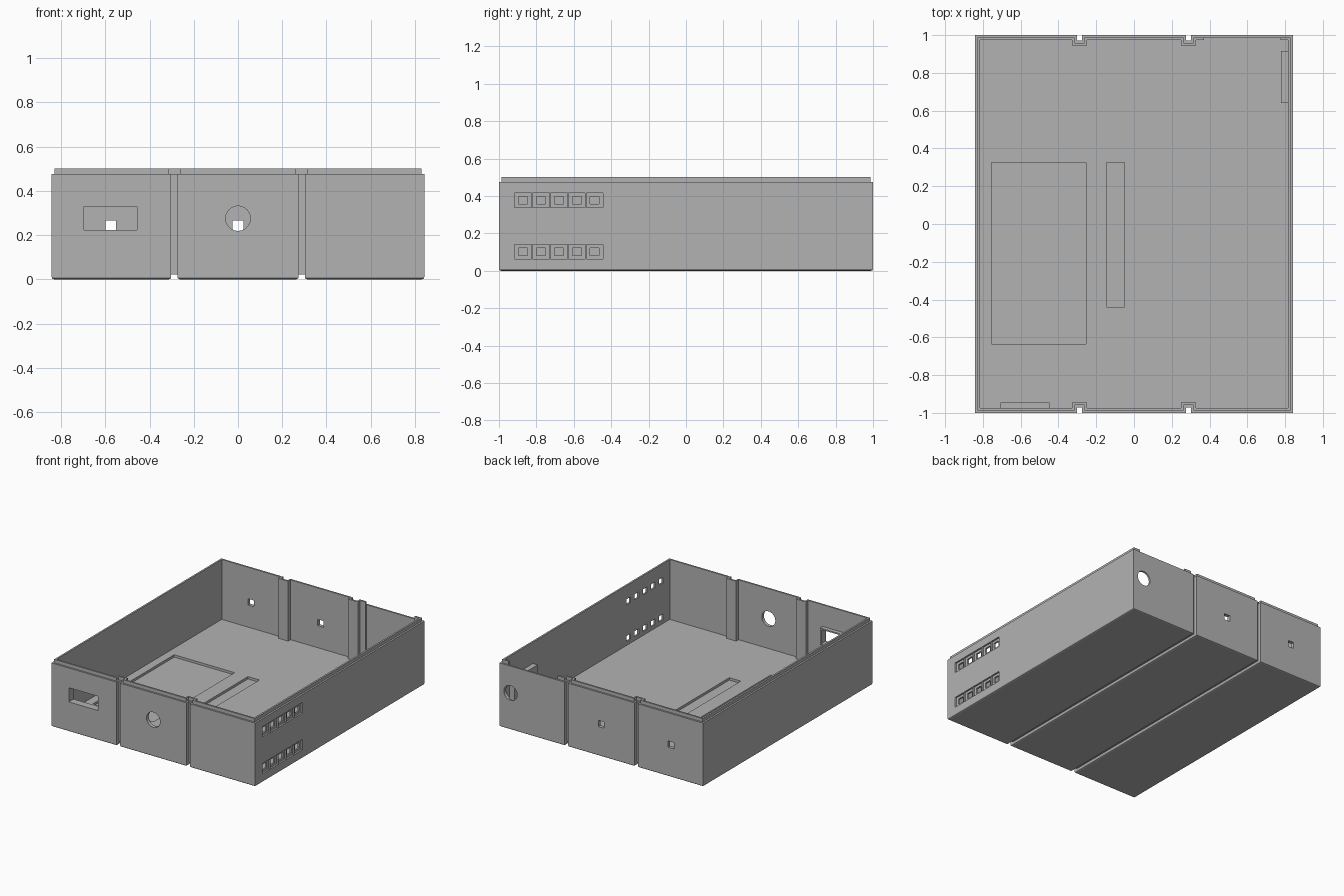
import bpy, bmesh, math
from mathutils import Matrix, Vector

if "Cube" in bpy.data.objects:
    bpy.data.objects.remove(bpy.data.objects["Cube"], do_unlink=True)

HX, HY = 0.842, 1.0            # outer half sizes
GROOVE_X, GROOVE_W, GROOVE_D = 0.288, 0.014, 0.028
WALL, FLOOR, RIM, TOP = 0.026, 0.053, 0.475, 0.5

grey = bpy.data.materials.new("plain grey")
grey.use_nodes = True
grey.diffuse_color = (0.45, 0.45, 0.45, 1)
grey.node_tree.nodes["Principled BSDF"].inputs["Base Color"].default_value = (0.45, 0.45, 0.45, 1)


def make(name, bm):
    bmesh.ops.recalc_face_normals(bm, faces=bm.faces)
    mesh = bpy.data.meshes.new(name)
    bm.to_mesh(mesh)
    bm.free()
    mesh.materials.append(grey)
    obj = bpy.data.objects.new(name, mesh)
    bpy.context.collection.objects.link(obj)
    return obj


def box(bm, x, y, z):
    """Box from (low, high) ranges."""
    size = [r[1] - r[0] for r in (x, y, z)]
    mid = [(r[0] + r[1]) / 2 for r in (x, y, z)]
    bmesh.ops.create_cube(bm, size=1, matrix=Matrix.Translation(mid) @ Matrix.Diagonal(size + [1]))


def around(c, h):
    return (c - h, c + h)


def round_hole(bm, x, y, z, radius):
    turn = Matrix.Translation((x, y, z)) @ Matrix.Rotation(math.pi / 2, 4, "X")
    bmesh.ops.create_cone(bm, cap_ends=True, segments=48, radius1=radius, radius2=radius,
                          depth=0.16, matrix=turn)


def outline(d):
    """Half outline with two notches, inset by d, then turned for the other half."""
    x, y, w, n = HX - d, HY - d, GROOVE_W + d, HY - GROOVE_D - d
    half = [(-x, -y)]
    for g in (-GROOVE_X, GROOVE_X):
        half += [(g - w, -y), (g - w, -n), (g + w, -n), (g + w, -y)]
    half.append((x, -y))
    return half + [(-px, -py) for px, py in half]


# Tray shell: chamfered foot, outer wall, stepped rim, inner wall and floor
bm = bmesh.new()
rings = []
for d, z in ((0.01, 0), (0.003, 0.003), (0, 0.01), (0, RIM), (WALL / 2, RIM),
             (WALL / 2, TOP), (WALL, TOP), (WALL, FLOOR)):
    rings.append([bm.verts.new((px, py, z)) for px, py in outline(d)])
for low, high in zip(rings, rings[1:]):
    for i in range(len(low)):
        j = (i + 1) % len(low)
        bm.faces.new((low[i], low[j], high[j], high[i]))
bm.faces.new(rings[0])
bm.faces.new(rings[-1])
tray = make("tray", bm)


def cut(bm):
    cutter = make("cutter", bm)
    cutter.hide_render = True
    mod = tray.modifiers.new("cut", "BOOLEAN")
    mod.operation = "DIFFERENCE"
    mod.solver = "EXACT"
    mod.object = cutter
    bpy.context.view_layer.objects.active = tray
    bpy.ops.object.modifier_apply(modifier=mod.name)
    bpy.data.objects.remove(cutter, do_unlink=True)


# Grooves under the base, flared at the lower edge
bm = bmesh.new()
for g in (-GROOVE_X, GROOVE_X):
    profile = []
    for w, z in ((0.024, -0.05), (0.024, 0), (0.017, 0.003), (GROOVE_W, 0.01), (GROOVE_W, 0.022)):
        profile.append((w, z))
    loop = profile + [(-w, z) for w, z in reversed(profile)]
    face = bm.faces.new([bm.verts.new((g + w, -1.1, z)) for w, z in loop])
    ext = bmesh.ops.extrude_face_region(bm, geom=[face])
    moved = [v for v in ext["geom"] if isinstance(v, bmesh.types.BMVert)]
    bmesh.ops.translate(bm, verts=moved, vec=Vector((0, 2.2, 0)))
cut(bm)

# Shallow floor pockets and the thinned back panel
bm = bmesh.new()
box(bm, (-0.755, -0.255), (-0.635, 0.325), (FLOOR - 0.018, 0.2))
box(bm, (-0.145, -0.05), (-0.44, 0.325), (FLOOR - 0.018, 0.2))
box(bm, (0.37, 0.775), (0.9, HY - WALL / 2), (FLOOR + 0.002, 0.6))
cut(bm)

# Vent recesses on the outside of the right wall
VENTS = [(-0.871 + 0.0957 * i, z) for i in range(5) for z in (0.102, 0.377)]
bm = bmesh.new()
for y, z in VENTS:
    box(bm, (HX - WALL / 2, 0.9), around(y, 0.045), around(z, 0.039))
cut(bm)

# Through openings: vents, front window, round holes, square back holes
bm = bmesh.new()
for y, z in VENTS:
    box(bm, (0.75, 0.95), around(y, 0.024), around(z, 0.021))
box(bm, (-0.697, -0.457), (-1.1, -0.9), (0.222, 0.328))
round_hole(bm, 0, -HY, 0.275, 0.056)
round_hole(bm, 0.75, HY, 0.275, 0.055)
for x in (-0.575, 0):
    box(bm, around(x, 0.024), (0.9, 1.1), (0.218, 0.265))
cut(bm)

# Frame behind the front window
bm = bmesh.new()
depth = (-0.976, -0.944)
for z in ((0.212, 0.222), (0.328, 0.338)):
    box(bm, (-0.707, -0.447), depth, z)
for x in ((-0.707, -0.697), (-0.457, -0.447)):
    box(bm, x, depth, (0.222, 0.328))
make("window_frame", bm)

# Support block on the inside of the right wall
bm = bmesh.new()
box(bm, (0.778, HX - WALL + 0.003), (0.64, 0.915), (FLOOR - 0.003, 0.34))
make("support_block", bm)
